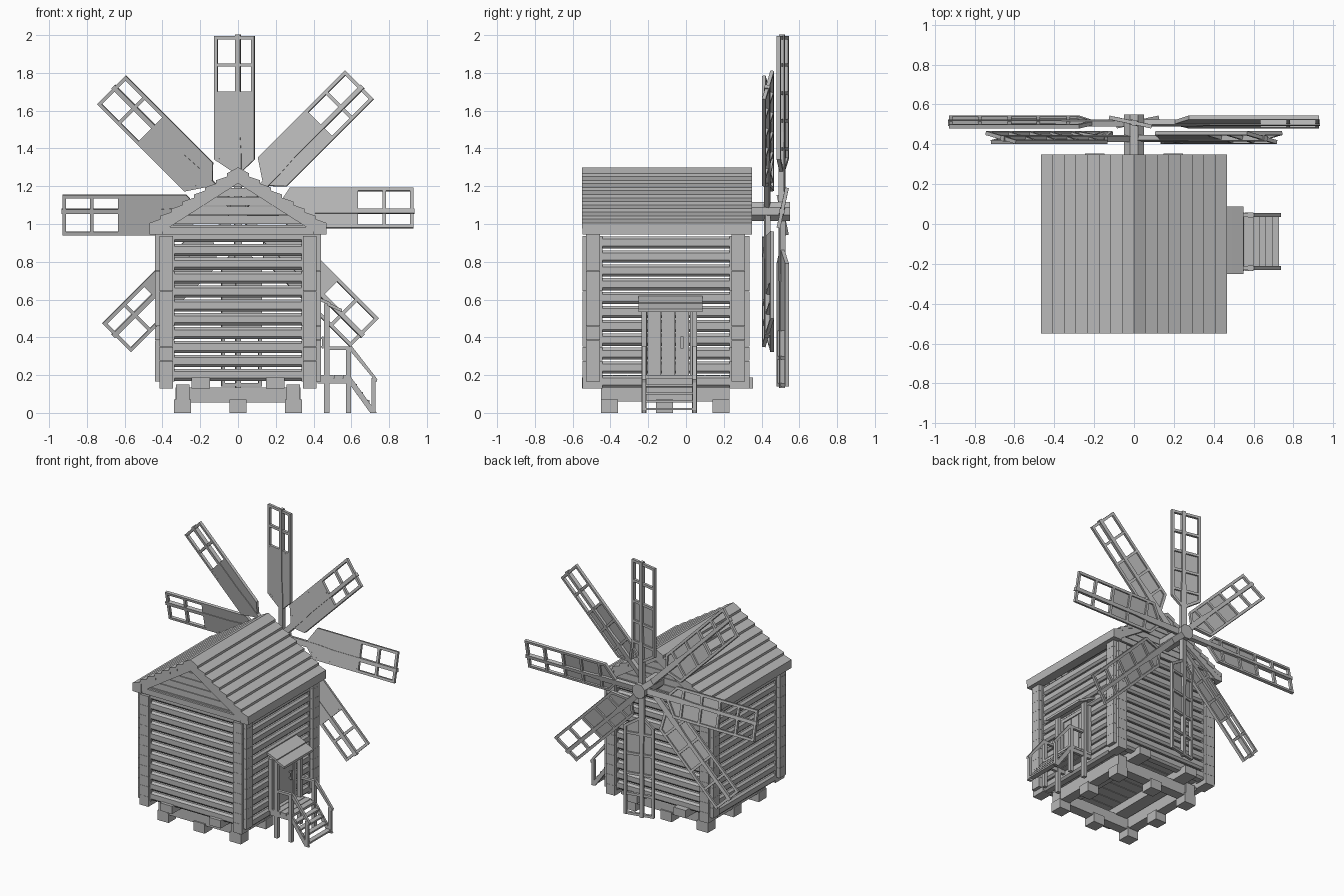
import bpy, bmesh, math
from mathutils import Vector, Matrix

if "Cube" in bpy.data.objects:
    bpy.data.objects.remove(bpy.data.objects["Cube"])

wood = bpy.data.materials.new("weathered_grey_wood")
wood.diffuse_color = (0.48, 0.48, 0.48, 1)
wood.use_nodes = True
wood.node_tree.nodes["Principled BSDF"].inputs["Base Color"].default_value = wood.diffuse_color


def prism(bm, pts, vec):
    """Polygon of 3D points extruded along vec."""
    a = [bm.verts.new(p) for p in pts]
    b = [bm.verts.new(Vector(p) + Vector(vec)) for p in pts]
    n = len(a)
    fs = [bm.faces.new(a), bm.faces.new(b[::-1])]
    fs += [bm.faces.new((a[i], b[i], b[(i + 1) % n], a[(i + 1) % n])) for i in range(n)]
    bmesh.ops.recalc_face_normals(bm, faces=fs)


def box(bm, x0, x1, y0, y1, z0, z1):
    prism(bm, [(x0, y0, z0), (x1, y0, z0), (x1, y1, z0), (x0, y1, z0)], (0, 0, z1 - z0))


def finish(bm, name, matrix=None):
    me = bpy.data.meshes.new(name)
    bm.to_mesh(me)
    bm.free()
    me.materials.append(wood)
    ob = bpy.data.objects.new(name, me)
    if matrix:
        ob.matrix_world = matrix
    bpy.context.collection.objects.link(ob)
    return ob


# Foundation: feet, bearer frame, floor joists and floor
bm = bmesh.new()
FX, FY = (-0.293, 0, 0.293), (-0.405, -0.115, 0.185)
for x in FX:
    for y in FY:
        if x or y != FY[1]:
            box(bm, x - 0.045, x + 0.045, y - 0.045, y + 0.045, 0, 0.07)
finish(bm, "foundation_feet")
bm = bmesh.new()
for x in (FX[0], FX[2]):
    box(bm, x - 0.036, x + 0.036, -0.45, 0.23, 0.06, 0.15)
for y in (FY[0], FY[2]):
    box(bm, -0.33, 0.33, y - 0.036, y + 0.036, 0.055, 0.135)
for x in (-0.197, 0.197):
    box(bm, x - 0.048, x + 0.048, -0.55, 0.355, 0.13, 0.187)
finish(bm, "bearer_beams")
bm = bmesh.new()
for i in range(9):
    box(bm, -0.36, 0.36, -0.47 + i * 0.082, -0.47 + i * 0.082 + 0.077, 0.187, 0.2)
finish(bm, "floor_boards")

# Log walls: chamfered logs with full-height block ends
ROWS, P, W = 11, 0.0735, 0.036


def log(bm, along_x, c, a0, a1, z):
    h, ch = 0.064, 0.014
    sec = [(-W + ch, 0), (W - ch, 0), (W, ch), (W, h - ch), (W - ch, h), (-W + ch, h), (-W, h - ch), (-W, ch)]
    e = 0.105
    if along_x:
        prism(bm, [(a0 + .02, c + s * .95, z + .0045 + t) for s, t in sec], (a1 - a0 - .04, 0, 0))
        box(bm, a0, a0 + e, c - W, c + W, z, z + P - .001)
        box(bm, a1 - e, a1, c - W, c + W, z, z + P - .001)
    else:
        prism(bm, [(c + s * .95, a0 + .02, z + .0045 + t) for s, t in sec], (0, a1 - a0 - .04, 0))
        box(bm, c - W, c + W, a0, a0 + e, z, z + P - .001)
        box(bm, c - W, c + W, a1 - e, a1, z, z + P - .001)


for name, along_x, c, a0, a1, z0 in (("front_log_wall", True, -0.4925, -0.44, 0.44, 0.165),
                                     ("back_log_wall", True, 0.277, -0.44, 0.44, 0.165),
                                     ("left_log_wall", False, -0.379, -0.548, 0.335, 0.13),
                                     ("right_log_wall", False, 0.379, -0.548, 0.335, 0.13)):
    bm = bmesh.new()
    for r in range(ROWS):
        log(bm, along_x, c, a0, a1, z0 + r * P)
    finish(bm, name)

# Roof: lapped planks on each slope
RW, ZR, ZE = 0.468, 1.3, 1.0
SL = (ZR - ZE) / RW
bm = bmesh.new()
for s in (-1, 1):
    for i in range(8):
        x0, x1 = i * RW / 8, (i + 1) * RW / 8
        xa = max(0, x0 - 0.01)
        za, zb = ZR - SL * xa - (0.014 if i else 0), ZR - SL * x1 + 0.006
        prism(bm, [(s * xa, -0.55, za), (s * x1, -0.55, zb), (s * x1, -0.55, zb - 0.03), (s * xa, -0.55, za - 0.03)],
              (0, 0.9, 0))
    # eave beam
    prism(bm, [(s * 0.468, -0.549, 0.945), (s * 0.468, -0.549, 0.985), (s * 0.40, -0.549, 1.025), (s * 0.40, -0.549, 0.945)],
          (0, 0.898, 0))
finish(bm, "roof_planks")

# Gables: horizontal boards and rake boards
for name, y, d in (("front_gable", -0.525, 1), ("back_gable", 0.325, -1)):
    bm = bmesh.new()
    z, h = 0.95, 0.049
    for i in range(6):
        zb, zt = z + i * h, min(z + (i + 1) * h - 0.004, 1.265)
        wb, wt = [min(0.44, max(0.01, (1.265 - q) / SL)) for q in (zb, zt)]
        prism(bm, [(-wb, y, zb), (wb, y, zb), (wt, y, zt), (-wt, y, zt)], (0, d * 0.05, 0))
    for s in (-1, 1):
        prism(bm, [(0, y - d * .022, 1.275), (s * 0.45, y - d * .022, 0.987), (s * 0.45, y - d * .022, 0.95),
                   (s * 0.415, y - d * .022, 0.95), (0, y - d * .022, 1.215)], (0, d * 0.022, 0))
    box(bm, -0.42, 0.42, min(y, y - d * .015), max(y, y - d * .015), 0.945, 0.985)
    finish(bm, name)

# Door with frame and handle on the right wall
bm = bmesh.new()
for i in range(3):
    box(bm, 0.41, 0.432, -0.205 + i * 0.075, -0.205 + i * 0.075 + 0.072, 0.2, 0.54)
finish(bm, "door_planks")
bm = bmesh.new()
box(bm, 0.41, 0.44, -0.235, -0.207, 0.19, 0.56)
box(bm, 0.41, 0.44, 0.022, 0.05, 0.19, 0.56)
box(bm, 0.41, 0.44, -0.235, 0.05, 0.54, 0.565)
finish(bm, "door_frame")
bm = bmesh.new()
box(bm, 0.445, 0.453, -0.028, -0.012, 0.34, 0.405)
for z in (0.345, 0.39):
    box(bm, 0.43, 0.446, -0.026, -0.014, z, z + 0.01)
finish(bm, "door_handle")

# Porch: awning, posts, landing
bm = bmesh.new()
for xa, xb, za in ((0.41, 0.49, 0.62), (0.475, 0.55, 0.585)):
    prism(bm, [(xa, -0.252, za), (xb, -0.252, za - 0.035), (xb, -0.252, za - 0.052), (xa, -0.252, za - 0.018)],
          (0, 0.34, 0))
finish(bm, "porch_awning")
bm = bmesh.new()
SIDES = (-0.222, 0.045)
for y in SIDES:
    box(bm, 0.456, 0.484, y - 0.014, y + 0.014, 0, 0.58)
    box(bm, 0.572, 0.598, y - 0.013, y + 0.013, 0, 0.35)
    box(bm, 0.47, 0.6, y - 0.01, y + 0.01, 0.333, 0.351)
    box(bm, 0.42, 0.6, y - 0.01, y + 0.01, 0.155, 0.182)
finish(bm, "porch_posts")
bm = bmesh.new()
for i in range(4):
    box(bm, 0.415 + i * 0.047, 0.415 + i * 0.047 + 0.043, -0.235, 0.058, 0.182, 0.2)
finish(bm, "porch_landing")

# Stairs: stringers, handrails, newels and treads
bm = bmesh.new()
for y in SIDES:
    prism(bm, [(0.59, y - .008, 0.2), (0.735, y - .008, 0), (0.70, y - .008, 0), (0.585, y - .008, 0.16)], (0, 0.016, 0))
    prism(bm, [(0.59, y - .01, 0.353), (0.603, y - .01, 0.353), (0.738, y - .01, 0.178), (0.733, y - .01, 0.162),
               (0.59, y - .01, 0.333)], (0, 0.02, 0))
    box(bm, 0.706, 0.728, y - 0.01, y + 0.01, 0, 0.185)
finish(bm, "stair_rails")
bm = bmesh.new()
for i in range(4):
    x, z = 0.595 + i * 0.032, 0.152 - i * 0.042
    box(bm, x, x + 0.036, SIDES[0], SIDES[1], z - 0.012, z)
finish(bm, "stair_treads")

# Sail axle
HUB = 1.067
bm = bmesh.new()
prism(bm, [(0.054 * math.cos(t), 0.1, HUB + 0.054 * math.sin(t))
           for t in [math.radians(22.5 + 45 * k) for k in range(8)]], (0, 0.45, 0))
finish(bm, "sail_axle")

# Eight pitched sails, alternating between two planes
UL, UR, V0, V1, T = -0.128, 0.09, 0.275, 0.928, 0.01
for k in range(8):
    bm = bmesh.new()
    r0, r1 = 0.02, 0.0125
    prism(bm, [(-r0, -.014, 0), (r0, -.014, 0), (r0, -.014, 0.3), (r1, -.014, 0.42), (r1, -.014, 0.935),
               (-r1, -.014, 0.935), (-r1, -.014, 0.42), (-r0, -.014, 0.3)], (0, 0.028, 0))
    for a, b in ((UL, UL + 0.018), (UR - 0.018, UR)):
        box(bm, a, b, -T, T, V0, V1)
    for v in (0.33, 0.48, 0.625, 0.775, V1 - 0.009):
        box(bm, UL, UR, -T * .95, T * .95, v - 0.009, v + 0.009)
    for u in (UL, UR):
        prism(bm, [(u, -T, V0), (u, -T, V0 + 0.022), (0, -T, 0.214), (0, -T, 0.192)], (0, 2 * T, 0))
    prism(bm, [(UL + .004, -T * .98, 0.622), (UL + .004, -T * .98, V0 + .005), (0, -T * .98, 0.2),
               (UR - .004, -T * .98, V0 + .005), (UR - .004, -T * .98, 0.622)], (0, 0.008, 0))
    m = (Matrix.Translation((0, 0.43 if k % 2 else 0.508, HUB)) @ Matrix.Rotation(math.radians(45 * k), 4, 'Y')
         @ Matrix.Rotation(math.radians(-12), 4, 'Z'))
    finish(bm, "sail_%d" % (k + 1), m)
